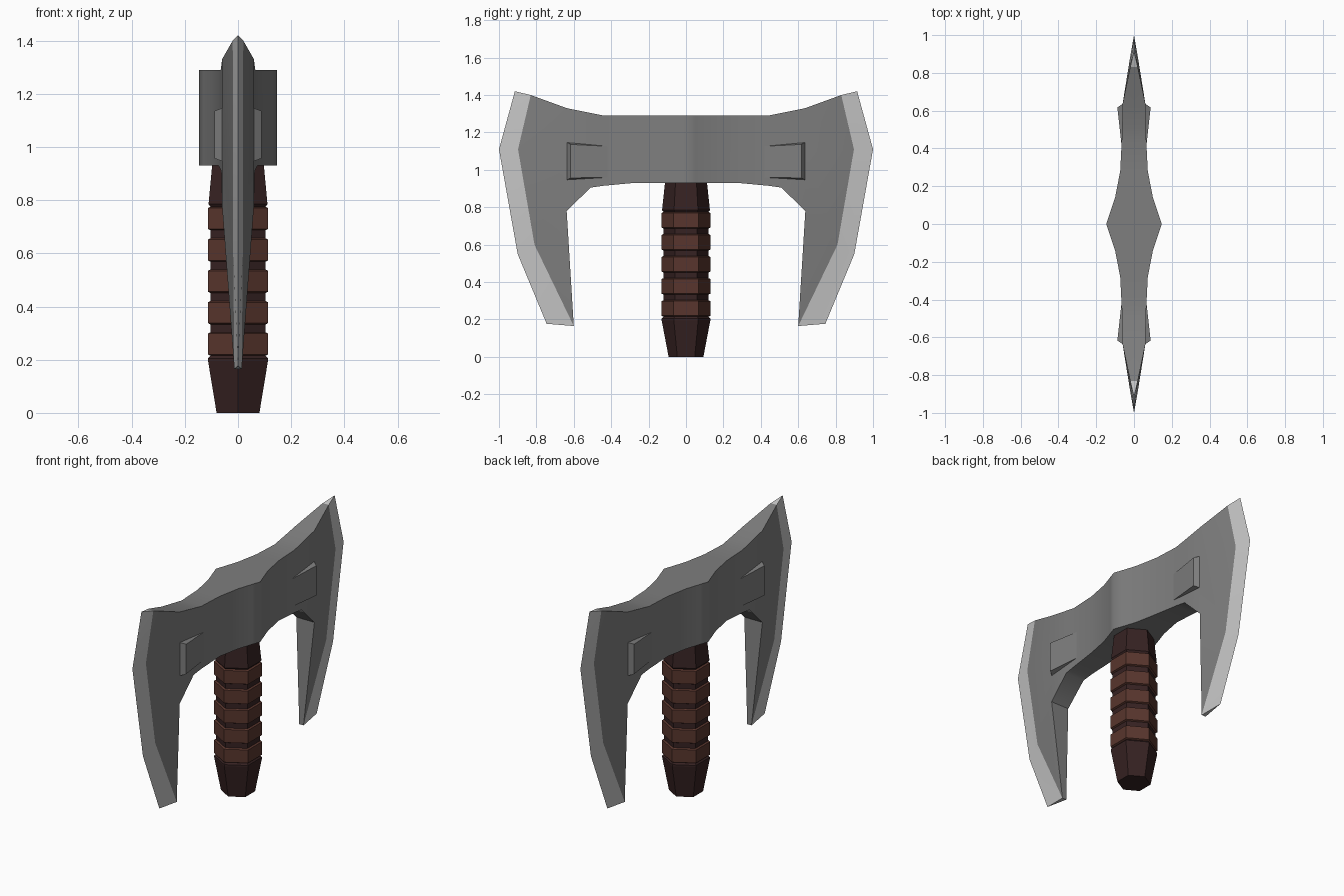
import bpy, bmesh, math

cube = bpy.data.objects.get("Cube")
if cube:
    bpy.data.objects.remove(cube, do_unlink=True)


def material(name, rgb):
    m = bpy.data.materials.new(name)
    m.use_nodes = True
    m.diffuse_color = (*rgb, 1)
    bsdf = next(n for n in m.node_tree.nodes if n.type == 'BSDF_PRINCIPLED')
    bsdf.inputs["Base Color"].default_value = (*rgb, 1)
    return m


steel = material("steel grey", (0.21, 0.21, 0.21))
edge_steel = material("bright edge steel", (0.56, 0.56, 0.56))
dark_wood = material("dark wood", (0.037, 0.016, 0.016))
leather = material("brown leather", (0.098, 0.036, 0.026))


def finish(bm, name, mats, mirror="", smooth=None):
    """Mirror the part across the given axes and make it an object."""
    for axis in mirror:
        geom = bm.verts[:] + bm.edges[:] + bm.faces[:]
        bmesh.ops.mirror(bm, geom=geom, axis=axis, merge_dist=0.0005)
    bmesh.ops.remove_doubles(bm, verts=bm.verts[:], dist=0.0005)
    bmesh.ops.recalc_face_normals(bm, faces=bm.faces[:])
    me = bpy.data.meshes.new(name)
    bm.to_mesh(me)
    bm.free()
    for m in mats:
        me.materials.append(m)
    ob = bpy.data.objects.new(name, me)
    bpy.context.collection.objects.link(ob)
    if smooth:
        bpy.ops.object.select_all(action='DESELECT')
        ob.select_set(True)
        bpy.context.view_layer.objects.active = ob
        bpy.ops.object.shade_smooth_by_angle(angle=math.radians(smooth))
    return ob


def add_face(bm, points, mat=0):
    face = bm.faces.new([bm.verts.new(p) for p in points])
    face.material_index = mat


# Double blade head: one quarter, then mirrored
# Columns of the body: y, half thickness, bottom z, top z
columns = [(0, .147, .93, 1.29), (.05, .13, .93, 1.29), (.14, .1, .93, 1.29),
           (.28, .073, .93, 1.29), (.44, .065, .915, 1.29),
           (.51, .063, .905, 1.304), (.638, .06, .78, 1.33)]
tops = [(x, y, hi) for y, x, lo, hi in columns]
bottoms = [(x, y, lo) for y, x, lo, hi in columns]

# Blade lines from top to bottom: shoulder, bevel start, cutting edge
shoulder = [tops[-1], (.06, .638, 1.1), bottoms[-1]]
hook = (.014, .6, .165)
bevel = [(.02, .83, 1.4), (.018, .898, 1.11), (.018, .81, .6)]
cutting = [(0, .915, 1.42), (0, 1, 1.11), (0, .9, .55), (0, .745, .177)]

bm = bmesh.new()
for i in range(len(columns) - 2):
    add_face(bm, [tops[i], tops[i + 1], bottoms[i + 1], bottoms[i]])
add_face(bm, [tops[-2], shoulder[0], shoulder[1], shoulder[2], bottoms[-2]])
for i in range(2):
    add_face(bm, [shoulder[i], bevel[i], bevel[i + 1], shoulder[i + 1]])
    add_face(bm, [bevel[i], cutting[i], cutting[i + 1], bevel[i + 1]], 1)
add_face(bm, [shoulder[2], bevel[2], hook])
add_face(bm, [bevel[2], cutting[2], cutting[3], hook], 1)

# Upper and lower rims closing the blade to its middle plane
for rim, tip in ((tops + [bevel[0]], cutting[0]), (bottoms + [hook], cutting[3])):
    flat = [(0, y, z) for x, y, z in rim]
    for i in range(len(rim) - 1):
        add_face(bm, [rim[i], rim[i + 1], flat[i + 1], flat[i]])
    add_face(bm, [rim[-1], tip, flat[-1]], 1)
finish(bm, "axe_head", [steel, edge_steel], "XY", smooth=42)

# Raised wedges on the sides of the head
bm = bmesh.new()
inner = [(.064, .4, .96), (.064, .4, 1.125)]
outer = [(.055, .64, .945), (.055, .64, 1.148)]
ridge = [(.088, .617, .957), (.088, .617, 1.136)]
add_face(bm, [inner[0], ridge[0], ridge[1], inner[1]])
add_face(bm, [ridge[0], outer[0], outer[1], ridge[1]])
add_face(bm, [inner[0], outer[0], outer[1], inner[1]])
for k in range(2):
    add_face(bm, [inner[k], ridge[k], outer[k]])
finish(bm, "side_wedges", [steel], "XY")


def hex_column(name, profile, mat):
    """Six-sided turned shape from (radius, z) pairs."""
    bm = bmesh.new()
    rings = [[(r * math.sin(a), r * math.cos(a), z)
              for a in (math.tau * i / 6 for i in range(6))] for r, z in profile]
    for low, high in zip(rings, rings[1:]):
        for i in range(6):
            j = (i + 1) % 6
            add_face(bm, [low[i], low[j], high[j], high[i]])
    add_face(bm, rings[0])
    add_face(bm, rings[-1])
    finish(bm, name, [mat])


# Handle core with flared pommel and tapered collar
hex_column("handle", [(.093, 0), (.13, .195), (.13, .205), (.12, .215),
                      (.12, .775), (.128, .785), (.113, .925), (.113, .95)], dark_wood)

# Leather bands around the grip
for n in range(5):
    z = .215 + n * .118
    hex_column(f"grip_band_{n + 1}", [(.12, z), (.131, z + .005),
                                      (.131, z + .083), (.12, z + .088)], leather)
